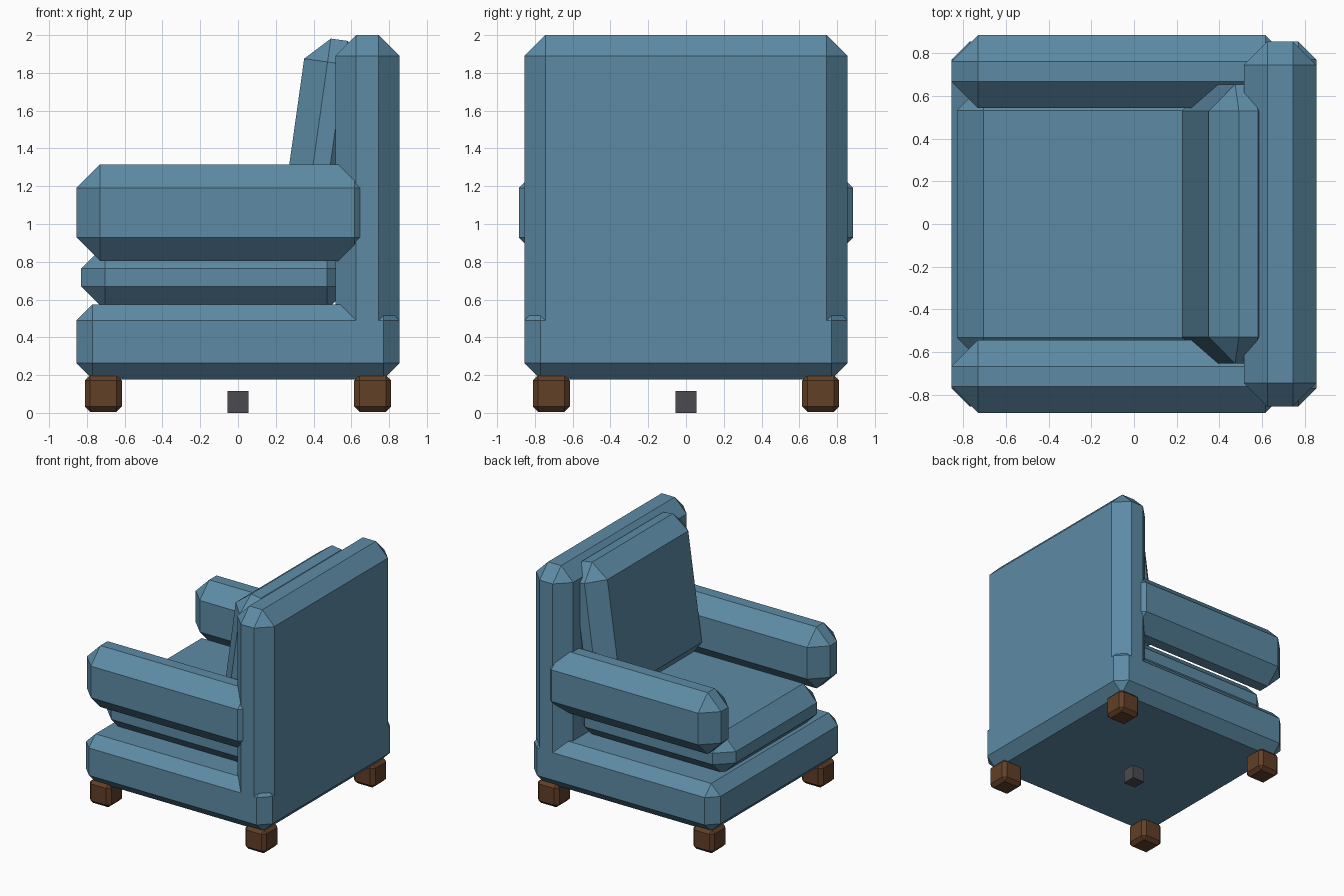
import bpy, bmesh, math
from mathutils import Matrix

if "Cube" in bpy.data.objects:
    bpy.data.objects.remove(bpy.data.objects["Cube"])


def material(name, color):
    m = bpy.data.materials.new(name)
    m.diffuse_color = (*color, 1)
    m.use_nodes = True
    m.node_tree.nodes["Principled BSDF"].inputs["Base Color"].default_value = m.diffuse_color
    return m


fabric = material("blue_fabric", (0.11, 0.26, 0.38))
wood = material("brown_wood", (0.12, 0.05, 0.02))
dark = material("dark_grey", (0.07, 0.07, 0.08))


def box(name, lo, hi, chamfer, mat, tilt=0):
    """Box between two corners, all edges chamfered, tilted about y at its centre."""
    size = [b - a for a, b in zip(lo, hi)]
    bm = bmesh.new()
    bmesh.ops.create_cube(bm, size=1, matrix=Matrix.Diagonal((*size, 1)))
    if chamfer:
        bmesh.ops.bevel(bm, geom=bm.edges[:], offset=chamfer, offset_type='OFFSET',
                        segments=1, profile=0.5, affect='EDGES')
    me = bpy.data.meshes.new(name)
    bm.to_mesh(me)
    bm.free()
    me.materials.append(mat)
    ob = bpy.data.objects.new(name, me)
    ob.location = [(a + b) / 2 for a, b in zip(lo, hi)]
    ob.rotation_euler.y = math.radians(tilt)
    bpy.context.collection.objects.link(ob)
    return ob


# Upholstered frame: base and backrest (backrest bottom is buried in the base)
box("base", (-0.855, -0.855, 0.178), (0.855, 0.855, 0.575), 0.085, fabric)
box("backrest", (0.515, -0.855, 0.22), (0.855, 0.855, 2.0), 0.11, fabric)

# Cushions
box("seat_cushion", (-0.83, -0.657, 0.545), (0.595, 0.657, 0.89), 0.125, fabric)
box("back_cushion", (0.286, -0.655, 0.831), (0.626, 0.655, 1.981), 0.125, fabric, tilt=8)

# Arms, ending inside the backrest
box("left_arm", (-0.855, 0.543, 0.805), (0.74, 0.885, 1.315), 0.124, fabric)
box("right_arm", (-0.855, -0.885, 0.805), (0.74, -0.543, 1.315), 0.124, fabric)

# Corner feet
for sx in (-1, 1):
    for sy in (-1, 1):
        x, y = sx * 0.713, sy * 0.713
        box("foot", (x - 0.098, y - 0.098, 0.005), (x + 0.098, y + 0.098, 0.2), 0.028, wood)

# Small block under the middle
box("centre_block", (-0.056, -0.056, 0), (0.056, 0.056, 0.115), 0, dark)
